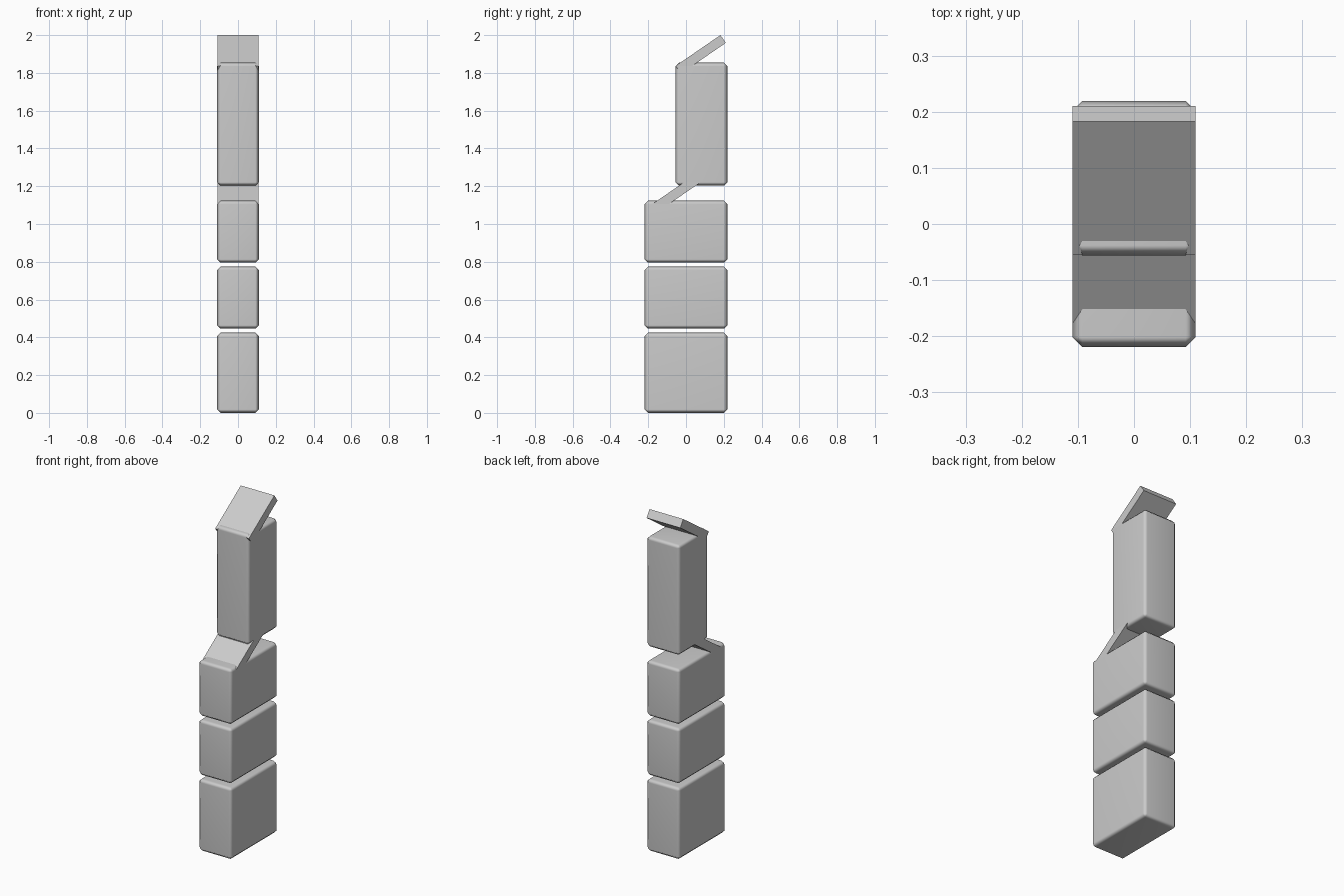
import bpy
import math

if "Cube" in bpy.data.objects:
    bpy.data.objects.remove(bpy.data.objects["Cube"])

HALF_X = 0.11
CHAMFER = 0.018
BACK = 0.219


def make_box(name, size, location, tilt=0.0, chamfer=0.0):
    bpy.ops.mesh.primitive_cube_add(size=1, location=location)
    ob = bpy.context.object
    ob.name = name
    ob.scale = size
    bpy.ops.object.transform_apply(location=False, rotation=False, scale=True)
    ob.rotation_euler.x = tilt
    if chamfer:
        bevel = ob.modifiers.new("chamfer", 'BEVEL')
        bevel.width = chamfer
        bevel.segments = 1
        bpy.ops.object.shade_smooth_by_angle(angle=math.radians(50))
        ob.modifiers.new("flat_faces", 'WEIGHTED_NORMAL')
    return ob


def make_block(name, front, z0, z1):
    return make_box(name, (2 * HALF_X, BACK - front, z1 - z0),
                    (0, (front + BACK) / 2, (z0 + z1) / 2), chamfer=CHAMFER)


def make_plate(name, y, z, length=0.288, thick=0.05, tilt=math.radians(34.5)):
    # (y, z) is the upper corner of the plate's low front end
    c, s = math.cos(tilt), math.sin(tilt)
    cy = y + c * length / 2 + s * thick / 2
    cz = z + s * length / 2 - c * thick / 2
    return make_box(name, (2 * HALF_X - 0.0004, length, thick), (0, cy, cz), tilt)


# Stacked drawer-like blocks, with the narrower tall block on top
make_block("lower_block", -BACK, 0.0, 0.425)
make_block("middle_block", -BACK, 0.446, 0.775)
make_block("upper_block", -BACK, 0.795, 1.124)
make_block("tall_block", -0.056, 1.203, 1.854)

# Sloping plates
make_plate("middle_sloped_plate", -0.178, 1.106)
make_plate("top_sloped_plate", -0.055, 1.837)
